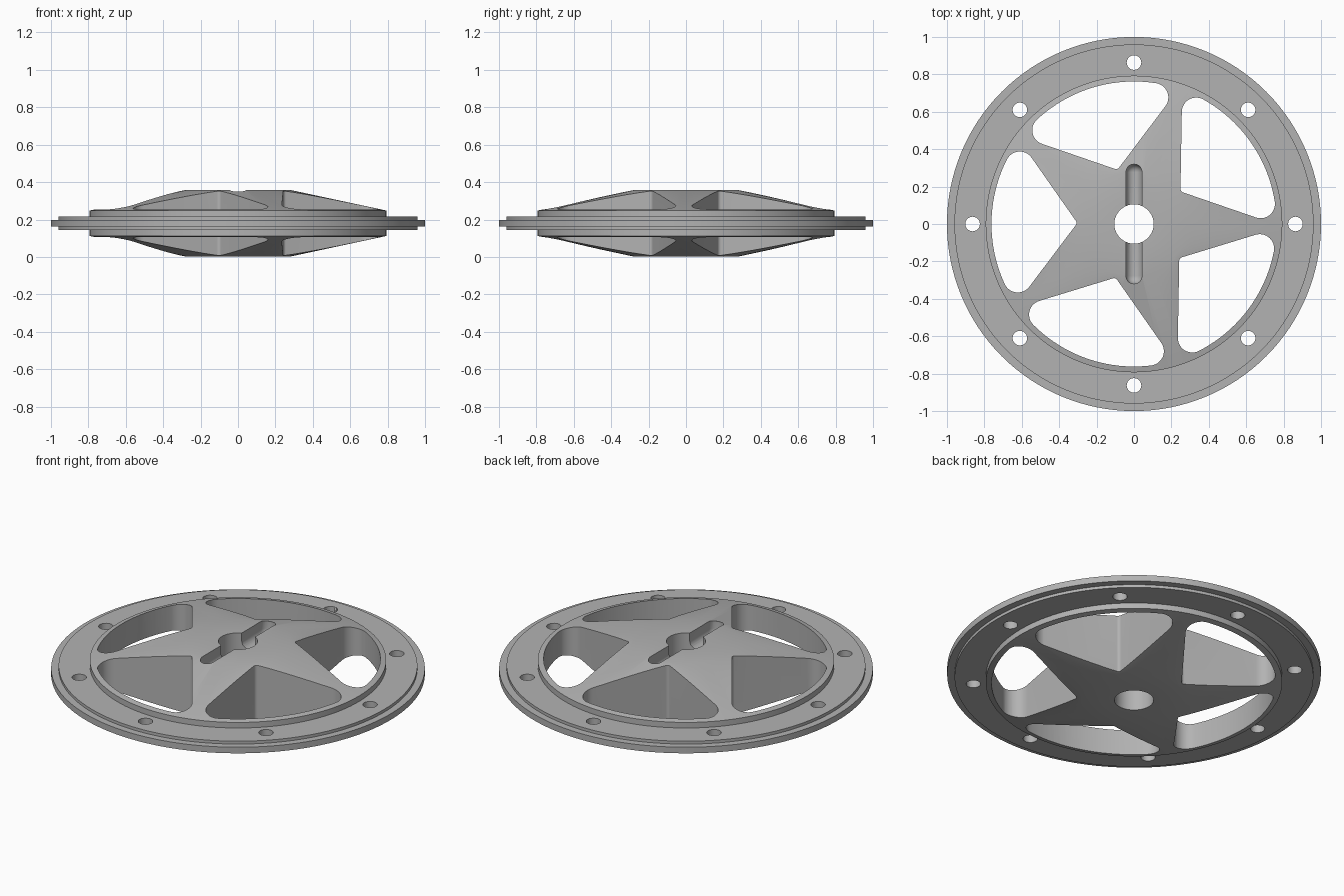
import bpy, bmesh, math
from mathutils import Vector

if "Cube" in bpy.data.objects:
    bpy.data.objects.remove(bpy.data.objects["Cube"])

MID = 0.18      # height of the mid plane
SEG = 128


def new_object(name, bm):
    bmesh.ops.recalc_face_normals(bm, faces=bm.faces[:])
    mesh = bpy.data.meshes.new(name)
    bm.to_mesh(mesh)
    bm.free()
    obj = bpy.data.objects.new(name, mesh)
    bpy.context.collection.objects.link(obj)
    return obj


def prism(name, outline, z0=-0.2, z1=0.6):
    bm = bmesh.new()
    face = bm.faces.new([bm.verts.new((x, y, z0)) for x, y in outline])
    top = bmesh.ops.extrude_face_region(bm, geom=[face])["geom"]
    bmesh.ops.translate(bm, vec=(0, 0, z1 - z0),
                        verts=[v for v in top if isinstance(v, bmesh.types.BMVert)])
    return new_object(name, bm)


def arc(cx, cy, r, a0, a1, n):
    return [(cx + r * math.cos(a0 + (a1 - a0) * i / n),
             cy + r * math.sin(a0 + (a1 - a0) * i / n)) for i in range(n + 1)]


def circle(cx, cy, r, n):
    return arc(cx, cy, r, 0, 2 * math.pi, n)[:-1]


def cut(target, cutter):
    mod = target.modifiers.new("cut", 'BOOLEAN')
    mod.operation = 'DIFFERENCE'
    mod.solver = 'EXACT'
    mod.object = cutter
    bpy.context.view_layer.objects.active = target
    bpy.ops.object.modifier_apply(modifier=mod.name)
    bpy.data.objects.remove(cutter)


# wheel body: stepped flanges and a shallow cone, spun about z
half = [(0.28, 0.177), (0.793, 0.068), (0.793, 0.035), (0.96, 0.035),
        (0.96, 0.018), (1.0, 0.018)]
half[0] = (0.28, 0.178)
section = [(r, MID + h) for r, h in half] + [(r, MID - h) for r, h in reversed(half)]
section = [(0.105, section[0][1])] + section + [(0.105, section[-1][1])]
bm = bmesh.new()
rings = [[bm.verts.new((r * math.cos(2 * math.pi * i / SEG),
                        r * math.sin(2 * math.pi * i / SEG), z))
          for i in range(SEG)] for r, z in section]
for k, ring in enumerate(rings):
    nxt = rings[(k + 1) % len(rings)]
    for i in range(SEG):
        j = (i + 1) % SEG
        bm.faces.new((ring[i], ring[j], nxt[j], nxt[i]))
wheel = new_object("wheel_body", bm)

# one rounded spoke window pointing along +x
A = math.radians(54)
R, RC, RF, APEX = 0.762, 0.077, 0.02, 0.303
theta = A - math.asin((APEX * math.sin(A) + RC) / (R - RC))
cx, cy = (R - RC) * math.cos(theta), (R - RC) * math.sin(theta)
upper = arc(0, 0, R, 0, theta, 10)
upper += arc(cx, cy, RC, theta, A + math.pi / 2, 14)[1:]
upper += arc(APEX + RF / math.sin(A), 0, RF, A + math.pi / 2, math.pi, 4)
window = upper + [(x, -y) for x, y in reversed(upper[1:-1])]

# five windows form the star
for i in range(5):
    a = math.radians(36 - 1 + 72 * i)
    c, s = math.cos(a), math.sin(a)
    cut(wheel, prism("window_cutter", [(x * c - y * s, x * s + y * c) for x, y in window]))

# eight bolt holes in the flange
for i in range(8):
    a = math.pi / 4 * i
    cut(wheel, prism("bolt_cutter",
                     circle(0.863 * math.cos(a), 0.863 * math.sin(a), 0.039, 24)))

# round-bottomed drive-pin slot across the top of the hub
bm = bmesh.new()
for y in (-0.277, 0.277):
    for z in (0.31, 0.5):
        ball = bmesh.ops.create_uvsphere(bm, u_segments=20, v_segments=12, radius=0.043)
        bmesh.ops.translate(bm, verts=ball["verts"], vec=Vector((0, y, z)))
loose = bmesh.new()
for v in bm.verts:
    loose.verts.new(v.co)
bm.free()
hull = bmesh.ops.convex_hull(loose, input=loose.verts[:])
inner = {g for g in hull["geom_interior"] if isinstance(g, bmesh.types.BMVert)}
bmesh.ops.delete(loose, geom=list(inner), context='VERTS')
cut(wheel, new_object("slot_cutter", loose))

# finish
metal = bpy.data.materials.new("light grey")
metal.diffuse_color = (0.45, 0.45, 0.45, 1)
metal.use_nodes = True
metal.node_tree.nodes["Principled BSDF"].inputs["Base Color"].default_value = metal.diffuse_color
wheel.data.materials.clear()
wheel.data.materials.append(metal)
wheel.data.polygons.foreach_set("material_index", [0] * len(wheel.data.polygons))
wheel.select_set(True)
bpy.context.view_layer.objects.active = wheel
bpy.ops.object.shade_smooth_by_angle(angle=math.radians(30))
